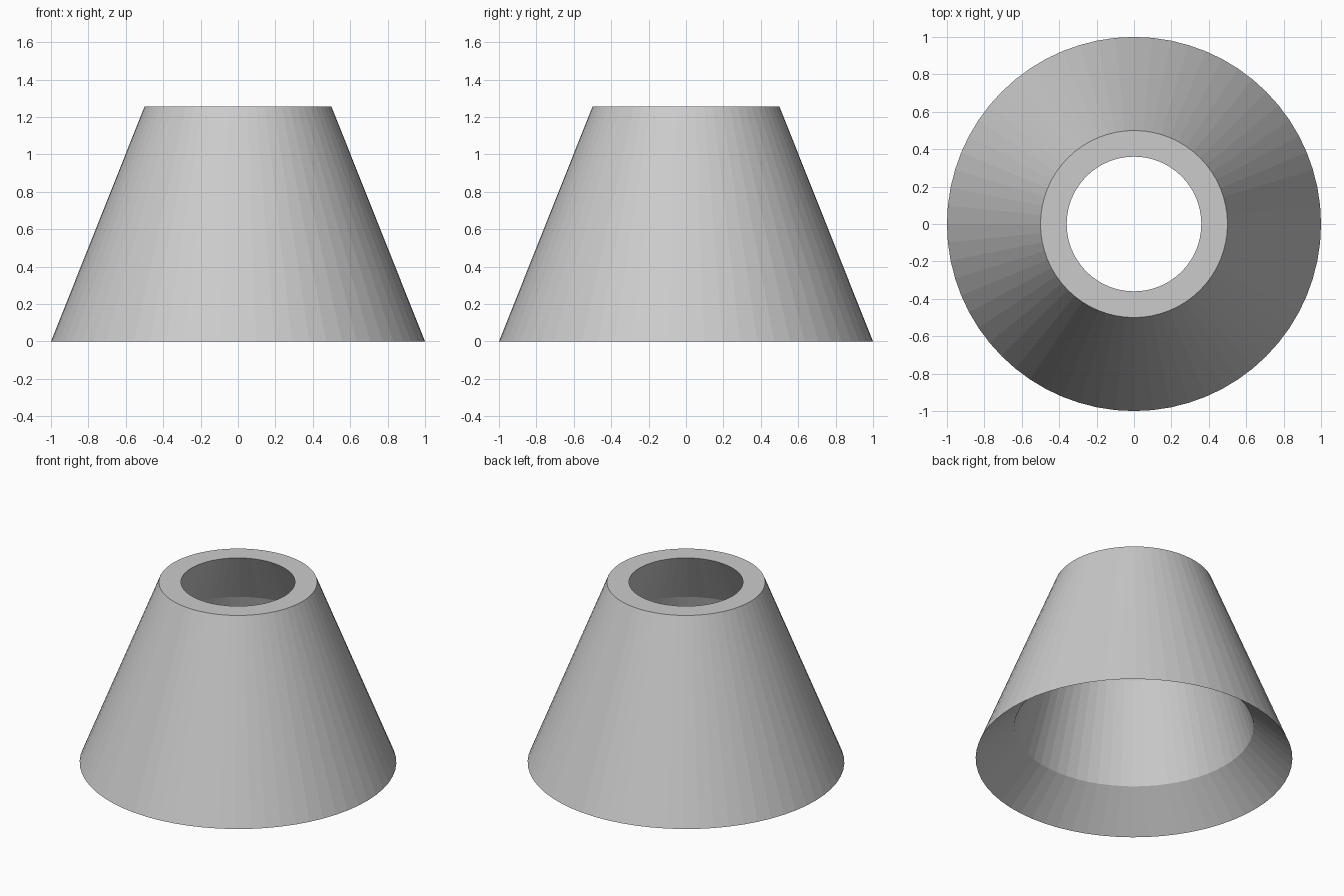
import bpy, bmesh, math

if "Cube" in bpy.data.objects:
    bpy.data.objects.remove(bpy.data.objects["Cube"])

SIDES = 64
# closed wall section (radius, height): outer cone, flat top rim, flared hollow inside
PROFILE = [(1.0, 0.0), (0.5, 1.255), (0.36, 1.255), (0.56, 0.89), (0.755, 0.23)]


def lathe(name, profile, sides):
    bm = bmesh.new()
    rings = []
    for r, z in profile:
        rings.append([bm.verts.new((r * math.cos(2 * math.pi * i / sides),
                                    r * math.sin(2 * math.pi * i / sides), z))
                      for i in range(sides)])
    for k, low in enumerate(rings):
        high = rings[(k + 1) % len(rings)]
        for i in range(sides):
            j = (i + 1) % sides
            bm.faces.new((low[i], low[j], high[j], high[i]))
    bmesh.ops.recalc_face_normals(bm, faces=bm.faces)
    mesh = bpy.data.meshes.new(name)
    bm.to_mesh(mesh)
    bm.free()
    obj = bpy.data.objects.new(name, mesh)
    bpy.context.collection.objects.link(obj)
    return obj


# Hollow truncated cone with flat facets
lathe("hollow_cone_shell", PROFILE, SIDES)
